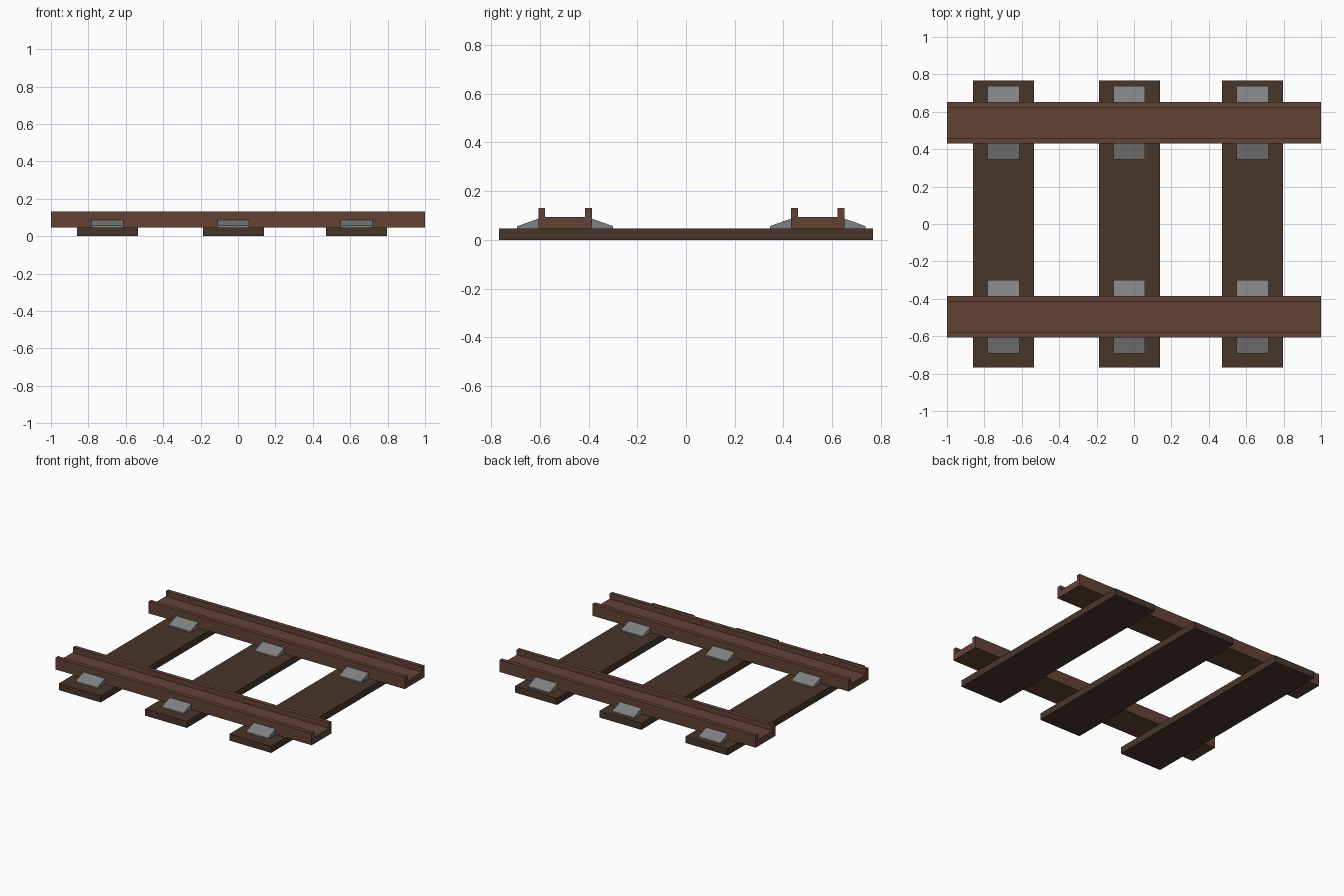
import bpy, bmesh

if "Cube" in bpy.data.objects:
    bpy.data.objects.remove(bpy.data.objects["Cube"])

def material(name, rgb):
    m = bpy.data.materials.new(name)
    m.diffuse_color = (*rgb, 1)
    m.use_nodes = True
    m.node_tree.nodes["Principled BSDF"].inputs["Base Color"].default_value = m.diffuse_color
    return m

WOOD = material("dark_wood", (0.065, 0.037, 0.023))
RUST = material("rusty_steel", (0.125, 0.055, 0.036))
STEEL = material("grey_steel", (0.22, 0.22, 0.22))

def prism(name, profile, x0, x1, mat):
    """Extrude a (y, z) profile along x from x0 to x1."""
    bm = bmesh.new()
    face = bm.faces.new([bm.verts.new((x0, y, z)) for y, z in profile])
    ext = bmesh.ops.extrude_face_region(bm, geom=[face])
    moved = [v for v in ext["geom"] if isinstance(v, bmesh.types.BMVert)]
    bmesh.ops.translate(bm, vec=(x1 - x0, 0, 0), verts=moved)
    bmesh.ops.recalc_face_normals(bm, faces=bm.faces)
    mesh = bpy.data.meshes.new(name)
    bm.to_mesh(mesh)
    bm.free()
    mesh.materials.append(mat)
    obj = bpy.data.objects.new(name, mesh)
    bpy.context.collection.objects.link(obj)
    return obj

SLEEPER_TOP, FLOOR, TOP = 0.047, 0.094, 0.131
HALF, WALL = 0.11, 0.028
SLEEPER_X = (-0.698, -0.025, 0.633)
RAIL_Y = (-0.496, 0.541)

# Wooden sleepers
for x in SLEEPER_X:
    prism("sleeper", [(-0.767, 0), (0.767, 0), (0.767, SLEEPER_TOP), (-0.767, SLEEPER_TOP)],
          x - 0.163, x + 0.163, WOOD)

for y in RAIL_Y:
    # Channel rail with a raised lip on both edges
    inner = HALF - WALL
    prism("rail", [(y - HALF, SLEEPER_TOP), (y + HALF, SLEEPER_TOP), (y + HALF, TOP), (y + inner, TOP),
                   (y + inner, FLOOR), (y - inner, FLOOR), (y - inner, TOP), (y - HALF, TOP)],
          -1, 1, RUST)
    # Sloped clips on both sides of the rail at every sleeper
    for x in SLEEPER_X:
        for s in (-1, 1):
            prism("rail_clip", [(y + s * HALF, SLEEPER_TOP), (y + s * 0.197, SLEEPER_TOP),
                                (y + s * 0.197, 0.056), (y + s * HALF, 0.087)],
                  x - 0.085, x + 0.085, STEEL)
